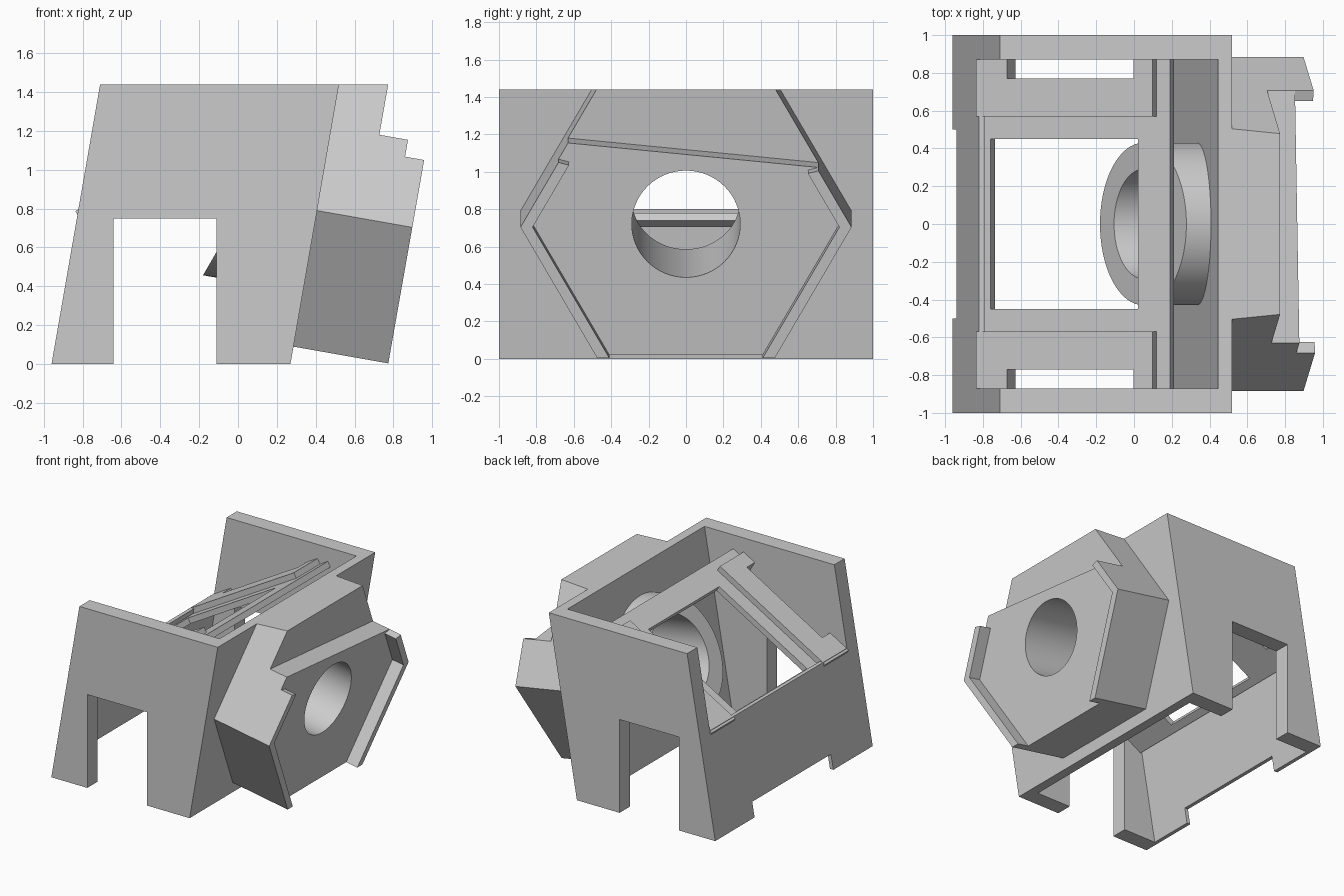
import bpy, bmesh, math
from mathutils import Vector, Matrix

cube = bpy.data.objects.get("Cube")
if cube:
    bpy.data.objects.remove(cube, do_unlink=True)

grey = bpy.data.materials.new("plain grey")
grey.use_nodes = True
COLOUR = (0.6, 0.6, 0.6, 1)
grey.diffuse_color = COLOUR
grey.node_tree.nodes["Principled BSDF"].inputs["Base Color"].default_value = COLOUR

TILT, SLOPE = math.radians(10), math.radians(30)
X, Y, Z = Vector((1, 0, 0)), Vector((0, 1, 0)), Vector((0, 0, 1))
LEAN = Vector((0.25 / 1.44, 0, 1))                        # leaning walls, flat ends
AXIS = Vector((math.cos(TILT), 0, -math.sin(TILT)))       # bore direction
UP = Vector((math.sin(TILT), 0, math.cos(TILT)))
RISE = Vector((math.cos(SLOPE), 0, math.sin(SLOPE)))      # sloped tray
TRAY_UP = Vector((-math.sin(SLOPE), 0, math.cos(SLOPE)))

SIDE = (Vector((0, 0, 0)), X, Z, Y)
BACK = (Vector((-0.96, 0, 0)), Y, LEAN, X)
HEX = (Vector((0.405, 0, 0.79)), Y, UP, AXIS)
TRAY = (Vector((-0.76, 0, 0.78)), RISE, Y, TRAY_UP)


def finish(name, bm):
    bmesh.ops.recalc_face_normals(bm, faces=bm.faces)
    mesh = bpy.data.meshes.new(name)
    bm.to_mesh(mesh)
    bm.free()
    mesh.materials.append(grey)
    obj = bpy.data.objects.new(name, mesh)
    bpy.context.collection.objects.link(obj)
    return obj


def cut(bm, point, normal):
    geom = bm.verts[:] + bm.edges[:] + bm.faces[:]
    res = bmesh.ops.bisect_plane(bm, geom=geom, plane_co=point, plane_no=normal,
                                 clear_outer=True)
    edges = [e for e in res["geom_cut"] if isinstance(e, bmesh.types.BMEdge)]
    bmesh.ops.contextual_create(bm, geom=edges)


def prism(name, frame, points, low, high, trim=None):
    """Extrude a flat outline along the third axis of a frame."""
    origin, a, b, h = frame
    bm = bmesh.new()
    face = bm.faces.new([bm.verts.new(origin + a * p + b * q + h * low) for p, q in points])
    res = bmesh.ops.extrude_face_region(bm, geom=[face])
    verts = [v for v in res["geom"] if isinstance(v, bmesh.types.BMVert)]
    bmesh.ops.translate(bm, verts=verts, vec=h * (high - low))
    if trim:
        cut(bm, *trim)
    return finish(name, bm)


def cylinder(name, radius, low, high, trim=None):
    """Cylinder around the bore axis."""
    bm = bmesh.new()
    bmesh.ops.create_cone(bm, cap_ends=True, segments=64, radius1=radius,
                          radius2=radius, depth=high - low)
    turn = Matrix((Y, UP, AXIS)).transposed().to_4x4()
    centre = HEX[0] + AXIS * (low + high) / 2
    bm.transform(Matrix.Translation(centre) @ turn)
    if trim:
        cut(bm, *trim)
    return finish(name, bm)


def rect(a0, a1, b0, b1):
    return [(a0, b0), (a1, b0), (a1, b1), (a0, b1)]


# Side walls with leg openings
wall = [(-0.96, 0), (-0.64, 0), (-0.64, 0.75), (-0.11, 0.75), (-0.11, 0),
        (0.27, 0), (0.52, 1.44), (-0.71, 1.44)]
prism("front_side_wall", SIDE, wall, -1, -0.87)
prism("rear_side_wall", SIDE, wall, 0.87, 1)

# Thin low wall with a shallow bottom notch
prism("low_wall", BACK, [(-0.9, 0), (-0.5, 0), (-0.5, 0.12), (0.5, 0.12), (0.5, 0),
                         (0.9, 0), (0.9, 0.8), (-0.9, 0.8)], 0, 0.03)

# Tall leaning wall and hexagonal mount, all pierced by the bore
bored = [prism("mount_wall", BACK, rect(-0.88, 0.88, 0, 1.44), 1.155, 1.23)]
T = math.tan(SLOPE)


def hex_y(v):
    return 0.885 - abs(v) * T


lower = [(-0.885, 0), (-hex_y(0.711), -0.711), (hex_y(0.711), -0.711), (0.885, 0)]
bored.append(prism("hex_base", HEX, lower + [(hex_y(0.76), 0.76), (-hex_y(0.76), 0.76)],
                   -0.01, 0.25, (Vector((0, 0, 1.44)), Z)))
bored.append(prism("hex_slab", HEX, lower + [(hex_y(0.307), 0.307), (-hex_y(0.44), 0.44)],
                   0.24, 0.4))

# Raised lips along both flanks of the hexagon
for name, s, top in (("front_lip", -1, 0.352), ("rear_lip", 1, 0.307)):
    rim = [(s * hex_y(v), v) for v in (-0.711, 0, top)]
    inner = [(s * (hex_y(v) - 0.065), v) for v in (top - 0.015, 0, -0.711)]
    prism(name, HEX, rim + inner, 0.39, 0.5)

# Inner tube with a slanted end
bored.append(cylinder("inner_tube", 0.43, -0.9, -0.02,
                      (Vector((0.05, 0, 0.855)), -X * math.cos(SLOPE) + Z * math.sin(SLOPE))))

cutter = cylinder("bore_cutter", 0.29, -1.2, 0.8)
cutter.hide_render = True
for obj in bored:
    mod = obj.modifiers.new("bore", "BOOLEAN")
    mod.operation, mod.solver, mod.object = "DIFFERENCE", "EXACT", cutter
    bpy.context.view_layer.objects.active = obj
    bpy.ops.object.modifier_apply(modifier=mod.name)
bpy.data.objects.remove(cutter, do_unlink=True)

# Sloped tray around a square opening, with raised notched rails


def along(x):
    return (x + 0.76) / math.cos(SLOPE)


LOW, HIGH, END = along(-0.815), along(0.02), along(0.19)
prism("tray_lower_bar", TRAY, rect(LOW, 0, -0.58, 0.58), -0.046, 0)
prism("tray_upper_bar", TRAY, rect(HIGH, END, -0.87, 0.87), -0.046, 0)
for name, s in (("front", -1), ("rear", 1)):
    prism(name + "_tray_strip", TRAY, rect(LOW, END, s * 0.45, s * 0.58), -0.046, 0)
    n0, n1, end = along(-0.65), along(0.02), along(0.12)
    rail = [(LOW, 0.57), (end, 0.57), (end, 0.87), (n1, 0.87), (n1, 0.77),
            (n0, 0.77), (n0, 0.87), (LOW, 0.87)]
    prism(name + "_rail", TRAY, [(p, s * q) for p, q in rail], -0.046, 0.045)

# Smooth round bore and tube, keep sharp edges
bpy.ops.object.select_all(action="DESELECT")
for obj in bored:
    obj.select_set(True)
bpy.context.view_layer.objects.active = bored[0]
bpy.ops.object.shade_smooth_by_angle(angle=math.radians(25))
